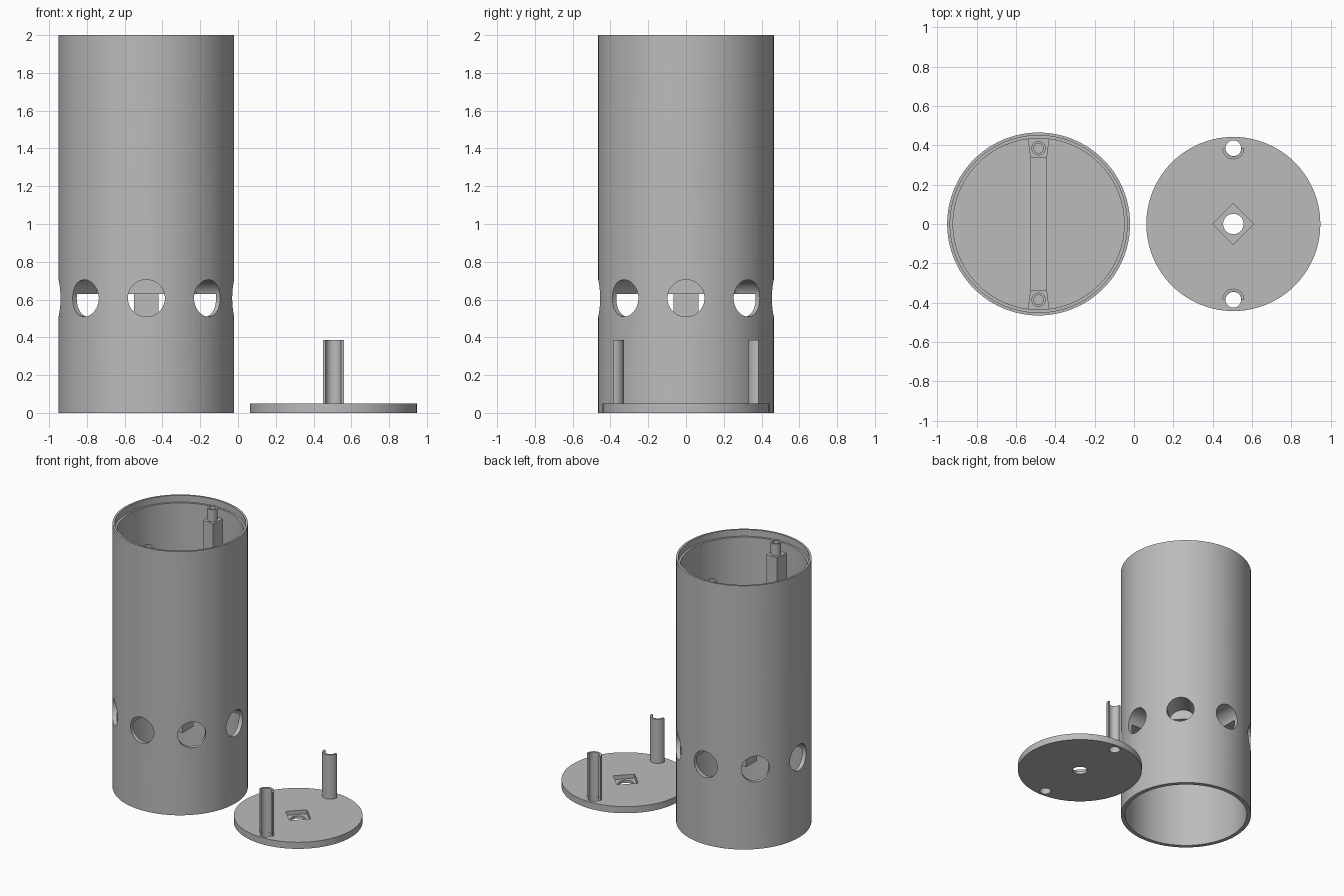
import bpy, bmesh, math
from mathutils import Matrix, Vector

if "Cube" in bpy.data.objects:
    bpy.data.objects.remove(bpy.data.objects["Cube"])

grey = bpy.data.materials.new("plain grey")
grey.diffuse_color = (0.5, 0.5, 0.5, 1)
grey.use_nodes = True
grey.node_tree.nodes["Principled BSDF"].inputs["Base Color"].default_value = grey.diffuse_color

TUBE_X, LID_X, POST_Y = -0.485, 0.505, 0.385
SEG = 96


def finish(name, bm, loc=(0, 0, 0)):
    bmesh.ops.recalc_face_normals(bm, faces=bm.faces)
    me = bpy.data.meshes.new(name)
    bm.to_mesh(me)
    bm.free()
    me.materials.append(grey)
    ob = bpy.data.objects.new(name, me)
    ob.location = loc
    bpy.context.collection.objects.link(ob)
    return ob


def lathe(name, profile, loc):
    bm = bmesh.new()
    vs = [bm.verts.new((r, 0, z)) for r, z in profile]
    es = [bm.edges.new((a, b)) for a, b in zip(vs, vs[1:])]
    bmesh.ops.spin(bm, geom=vs + es, cent=(0, 0, 0), axis=(0, 0, 1),
                   angle=2 * math.pi, steps=SEG)
    bmesh.ops.remove_doubles(bm, verts=bm.verts, dist=1e-4)
    return finish(name, bm, loc)


def prism(name, outline, z0, z1, loc):
    bm = bmesh.new()
    f = bm.faces.new([bm.verts.new((x, y, z0)) for x, y in outline])
    up = bmesh.ops.extrude_face_region(bm, geom=[f])["geom"]
    bmesh.ops.translate(bm, vec=(0, 0, z1 - z0),
                        verts=[v for v in up if isinstance(v, bmesh.types.BMVert)])
    return finish(name, bm, loc)


def rod(bm, r, depth, matrix, seg=32):
    bmesh.ops.create_cone(bm, cap_ends=True, segments=seg, radius1=r, radius2=r,
                          depth=depth, matrix=matrix)


def cut(ob, cutter):
    mod = ob.modifiers.new("cut", 'BOOLEAN')
    mod.operation, mod.solver, mod.object = 'DIFFERENCE', 'EXACT', cutter
    bpy.context.view_layer.objects.active = ob
    bpy.ops.object.modifier_apply(modifier=mod.name)
    bpy.data.objects.remove(cutter)


# Tube with a stepped top lip and an inner floor
tube = lathe("tube", [(0, .63), (.435, .63), (.435, 0), (.465, 0), (.465, 2), (.45, 2),
                      (.45, 1.95), (.435, 1.95), (.435, .74), (0, .74)], (TUBE_X, 0, 0))

# Ring of eight round side holes
bm = bmesh.new()
for i in range(8):
    rod(bm, .098, .3, Matrix.Rotation(i * math.pi / 4, 4, 'Z')
        @ Matrix.Translation((.43, 0, .607)) @ Matrix.Rotation(math.pi / 2, 4, 'Y'), 48)
cut(tube, finish("hole_cutter", bm, (TUBE_X, 0, 0)))

# Square hub under the floor and low bar on top of it
h = .065
prism("hub", [(-h, -h), (h, -h), (h, h), (-h, h)], .45, .632, (TUBE_X, 0, 0))
prism("floor_bar", [(-.042, -.36), (.042, -.36), (.042, .36), (-.042, .36)],
      .738, .78, (TUBE_X, 0, 0))

# Flared pillars against the tube wall, each with a hollow pin
for side, s in (("front", -1), ("back", 1)):
    prism(side + "_pillar", [(-.042, .335 * s), (.042, .335 * s),
                             (.055, .438 * s), (-.055, .438 * s)], .738, 1.88, (TUBE_X, 0, 0))
    lathe(side + "_pin", [(.024, 1.87), (.036, 1.87), (.036, 1.97), (.024, 1.97),
                          (.024, 1.87)], (TUBE_X, POST_Y * s, 0))

# Lid disc with centre hole, diamond recess and two pin holes
R = .4425
lid = lathe("lid", [(0, 0), (R, 0), (R, .05), (0, .05)], (LID_X, 0, 0))
bm = bmesh.new()
rod(bm, .052, .3, Matrix())
for s in (-1, 1):
    rod(bm, .04, .3, Matrix.Translation((0, POST_Y * s, 0)))
cut(lid, finish("lid_hole_cutter", bm, (LID_X, 0, 0)))
d = .105
cut(lid, prism("recess_cutter", [(d, 0), (0, d), (-d, 0), (0, -d)], .02, .2, (LID_X, 0, 0)))

# Half-pipe sleeves on the lid, open towards the rim
for side, s in (("front", -1), ("back", 1)):
    arc = [math.pi * i / 16 for i in range(17)]
    outline = [(.056 * math.cos(a), -.056 * s * math.sin(a)) for a in arc]
    outline += [(.041 * math.cos(a), -.041 * s * math.sin(a)) for a in reversed(arc)]
    prism(side + "_sleeve", outline, .049, .385, (LID_X, POST_Y * s, 0))

# Smooth round surfaces, sharp edges kept
for ob in bpy.context.scene.objects:
    ob.select_set(True)
    bpy.context.view_layer.objects.active = ob
bpy.ops.object.shade_smooth_by_angle(angle=math.radians(30))
